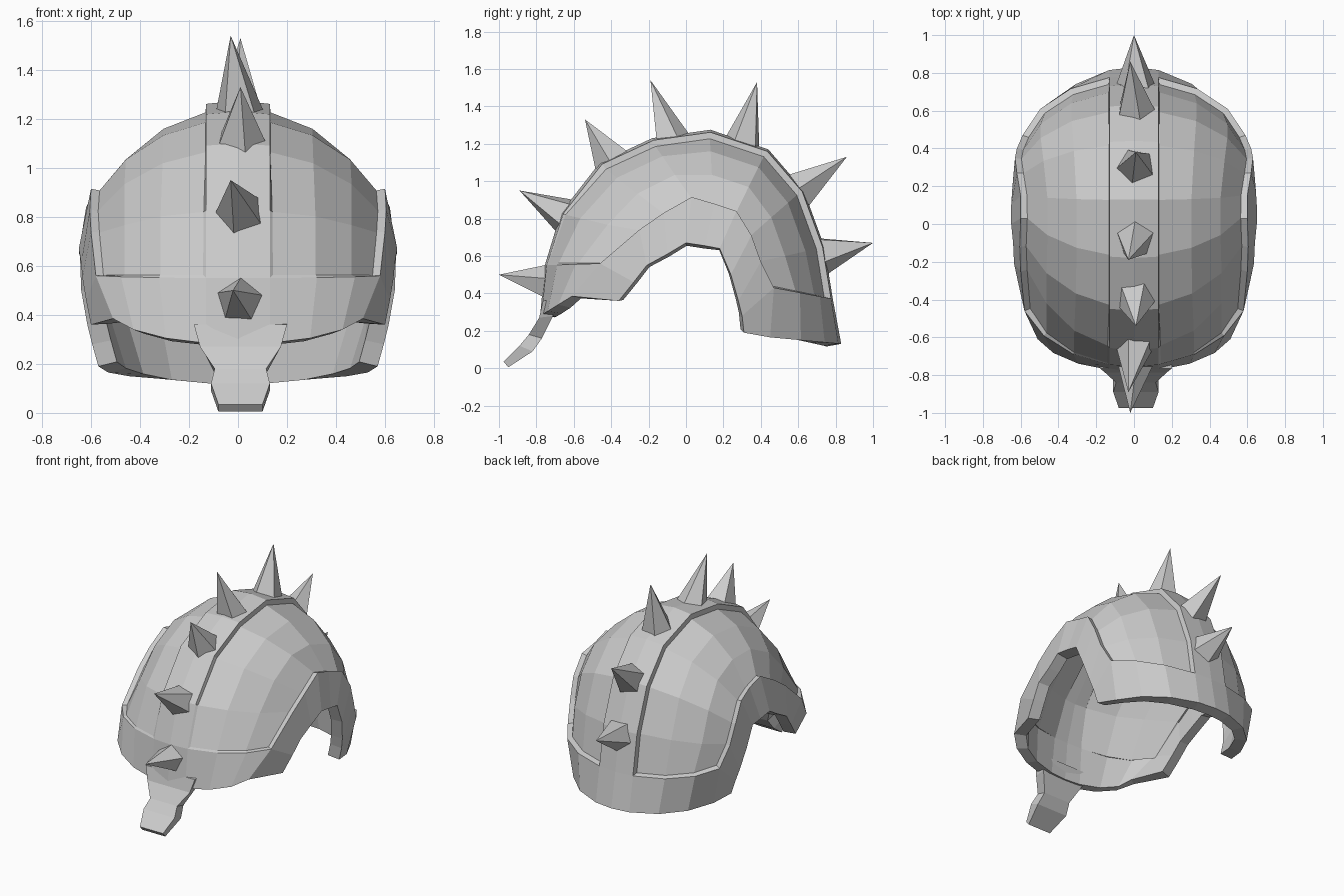
import bpy, bmesh
from math import sin, cos, asin, radians
from mathutils import Vector

if "Cube" in bpy.data.objects:
    bpy.data.objects.remove(bpy.data.objects["Cube"])


def make_object(name, bm):
    mesh = bpy.data.meshes.new(name)
    bm.to_mesh(mesh)
    bm.free()
    obj = bpy.data.objects.new(name, mesh)
    bpy.context.collection.objects.link(obj)
    return obj


# Ribs from brow to nape: crest (y, z), rim line (x, y, z), lower edge (x, y, z), roundness
RIBS = [
    ((-.78, .28), (.51, -.61, .385), (.60, -.36, .36), 72),
    ((-.755, .55), (.58, -.46, .56), (.62, -.28, .46), 70),
    ((-.67, .83), (.60, -.25, .74), (.635, -.21, .55), 66),
    ((-.46, 1.10), (.605, -.12, .83), (.64, -.10, .61), 64),
    ((-.18, 1.23), (.60, .03, .915), (.65, .00, .67), 62),
    ((.13, 1.275), (.60, .15, .88), (.65, .10, .655), 62),
    ((.44, 1.17), (.62, .27, .84), (.645, .18, .64), 66),
    ((.63, .95), (.63, .35, .71), (.64, .24, .50), 70),
    ((.74, .65), (.62, .40, .57), (.615, .28, .36), 74),
    ((.785, .37), (.59, .47, .43), (.595, .30, .28), 76),
    ((.83, .13), (.53, .45, .165), (.57, .31, .19), 74),
]
BAND = .13


def half_rib(crest, rim, edge, deg):
    """Points from the crest down one side: band, curved panel, rim."""
    T = radians(deg)
    start = asin(BAND * sin(T) / rim[0])
    pts = [Vector((0, *crest))]
    for k in range(4):
        t = start + (T - start) * k / 3
        f = (cos(t) - cos(T)) / (1 - cos(T))
        pts.append(Vector((rim[0] * sin(t) / sin(T),
                           rim[1] + (crest[0] - rim[1]) * f,
                           rim[2] + (crest[1] - rim[2]) * f)))
    pts.append(Vector(edge))
    return pts


# Helmet shell with recessed side panels
bm = bmesh.new()
rows = []
for rib in RIBS:
    half = half_rib(*rib)
    left = [Vector((-p.x, p.y, p.z)) for p in half[:0:-1]]
    rows.append([bm.verts.new(p) for p in left + half])
panels = {-1: [], 1: []}
for i in range(len(rows) - 1):
    for j in range(10):
        f = bm.faces.new((rows[i][j], rows[i][j + 1], rows[i + 1][j + 1], rows[i + 1][j]))
        if 1 <= i <= 8 and (1 <= j <= 3 or 6 <= j <= 8):
            panels[-1 if j < 5 else 1].append(f)
bm.normal_update()
for faces in panels.values():
    bmesh.ops.inset_region(bm, faces=faces, thickness=.014, depth=0, use_even_offset=True)
bm.normal_update()
sunk = {v for faces in panels.values() for f in faces for v in f.verts}
for v, n in [(v, v.normal.copy()) for v in sunk]:
    ramp = min(1, max(0, (v.co.y + .74) / .3))   # recess fades out at the brow
    v.co -= n * .032 * ramp
shell = make_object("helmet_shell", bm)
solid = shell.modifiers.new("thickness", 'SOLIDIFY')
solid.thickness = .08
solid.offset = -1

# Nose guard: half width, front (y, z), back (y, z)
bm = bmesh.new()
GUARD = [(.19, (-.765, .36), (-.68, .37)), (.165, (-.785, .27), (-.71, .28)),
         (.105, (-.84, .18), (-.77, .16)), (.12, (-.89, .12), (-.82, .09)),
         (.09, (-.975, .035), (-.95, .005))]
loops = []
for w, fr, bk in GUARD:
    loops.append([bm.verts.new((x + .01, *p)) for x, p in
                  ((-w, fr), (w, fr), (w, bk), (-w, bk))])
for a, b in zip(loops, loops[1:]):
    for k in range(4):
        bm.faces.new((a[k], a[(k + 1) % 4], b[(k + 1) % 4], b[k]))
bm.faces.new(loops[0])
bm.faces.new(loops[-1])
bmesh.ops.recalc_face_normals(bm, faces=bm.faces)
make_object("nose_guard", bm)

# Five-sided spikes along the crest: base (y, z), tip (x, y, z)
SPIKES = [((-.74, .45), (-.02, -1.0, .50)), ((-.65, .82), (-.03, -.89, .95)),
          ((-.40, 1.12), (.01, -.54, 1.33)), ((-.07, 1.23), (-.03, -.19, 1.54)),
          ((.31, 1.20), (.01, .38, 1.53)), ((.61, .96), (-.02, .86, 1.13)),
          ((.75, .61), (0, 1.0, .67))]
for n, (base, tip) in enumerate(SPIKES):
    bm = bmesh.new()
    centre = Vector((.01, *base))
    normal = (centre - Vector((.01, 0, .45))).normalized()
    side = Vector((1, 0, 0))
    along = normal.cross(side)
    ring = []
    for k in range(5):
        a = radians(72 * k + 15 + 25 * n)
        ring.append(bm.verts.new(centre - normal * .02 + (side * cos(a) + along * sin(a)) * .108))
    top = bm.verts.new(tip)
    for k in range(5):
        bm.faces.new((ring[k], ring[(k + 1) % 5], top))
    bm.faces.new(ring)
    bmesh.ops.recalc_face_normals(bm, faces=bm.faces)
    make_object(f"spike_{n + 1}", bm)
